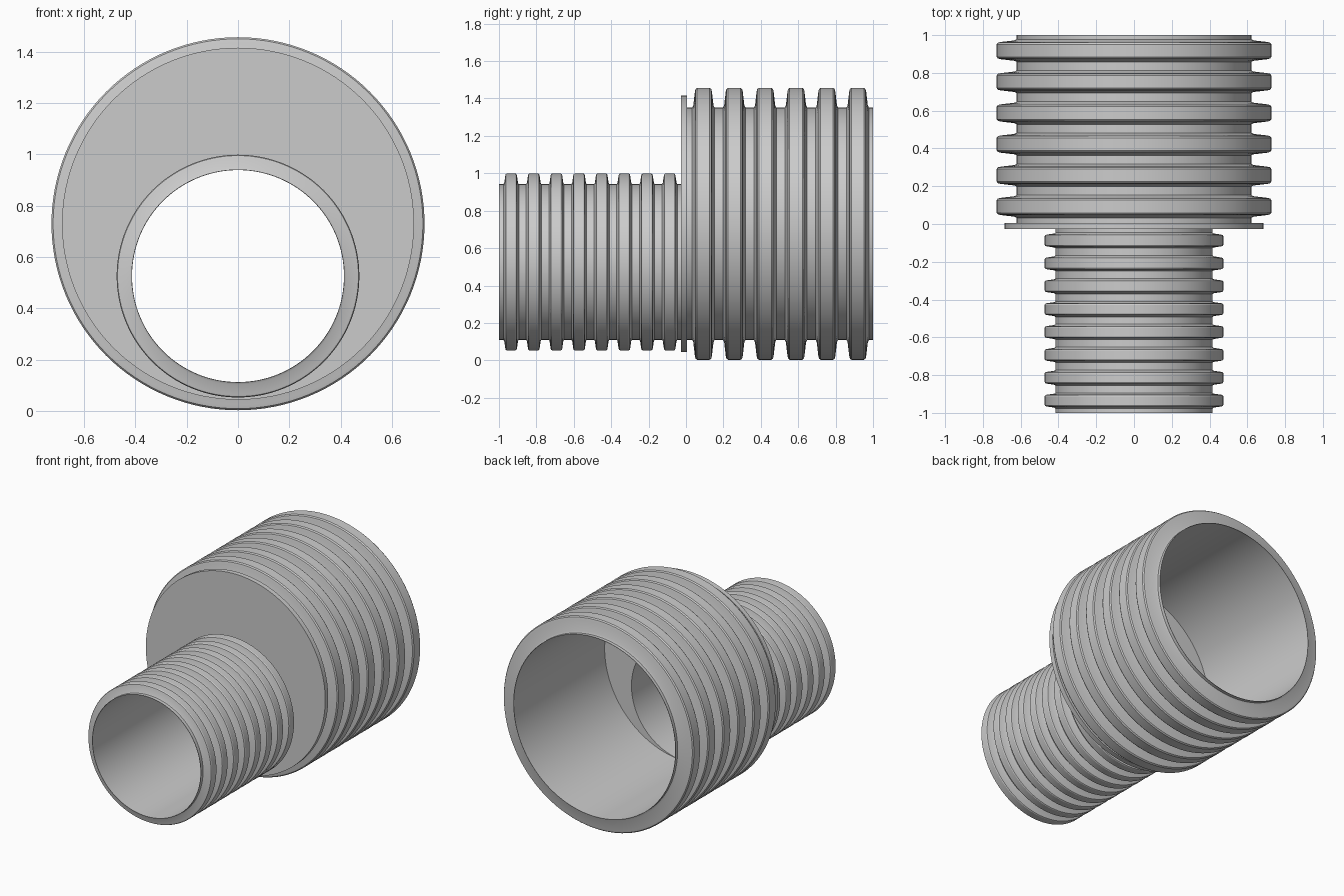
import bpy, bmesh
from math import sin, cos, tau

if "Cube" in bpy.data.objects:
    bpy.data.objects.remove(bpy.data.objects["Cube"])

SEG = 128


def ring_body(name, rings):
    """Closed tubular body along y from rings of (y, radius, centre_z)."""
    bm = bmesh.new()
    loops = [[bm.verts.new((r * cos(tau * i / SEG), y, cz + r * sin(tau * i / SEG)))
              for i in range(SEG)] for y, r, cz in rings]
    for k, a in enumerate(loops):
        b = loops[(k + 1) % len(loops)]
        for i in range(SEG):
            j = (i + 1) % SEG
            bm.faces.new((a[i], a[j], b[j], b[i]))
    bmesh.ops.recalc_face_normals(bm, faces=bm.faces[:])
    mesh = bpy.data.meshes.new(name)
    bm.to_mesh(mesh)
    bm.free()
    obj = bpy.data.objects.new(name, mesh)
    bpy.context.collection.objects.link(obj)
    bpy.ops.object.select_all(action='DESELECT')
    obj.select_set(True)
    bpy.context.view_layer.objects.active = obj
    bpy.ops.object.shade_smooth_by_angle(angle=0.52)
    return obj


def ribbed_pipe(name, y0, y1, cz, r_wall, r_rib, first, pitch, count, half):
    """Smooth bore with evenly spaced tapered ribs outside."""
    h = r_rib - r_wall
    # half of the rib section: (width fraction, height fraction)
    side = [(1.0, 0.0), (0.9, 0.12), (0.76, 0.8), (0.70, 0.94), (0.56, 1.0)]
    rings = [(y0, r_wall, cz)]
    for n in range(count):
        c = first + n * pitch
        rings += [(c - w * half, r_wall + t * h, cz) for w, t in side]
        rings += [(c + w * half, r_wall + t * h, cz) for w, t in reversed(side)]
    rings += [(y1, r_wall, cz), (y1, r_wall - 0.003, cz), (y0, r_wall - 0.003, cz)]
    return ring_body(name, rings)


BIG_Z, SMALL_Z = 0.73, 0.526

# Wide and narrow corrugated pipes
ribbed_pipe("large_pipe", 0.0, 1.0, BIG_Z, 0.621, 0.727, 0.093, 0.165, 6, 0.06)
ribbed_pipe("small_pipe", -1.0, -0.02, SMALL_Z, 0.416, 0.473, -0.935, 0.1211, 8, 0.041)

# Joining plate with off-centre opening
ring_body("reducer_plate", [(-0.027, 0.686, BIG_Z), (0.006, 0.686, BIG_Z),
                            (0.006, 0.413, SMALL_Z), (-0.027, 0.413, SMALL_Z)])
